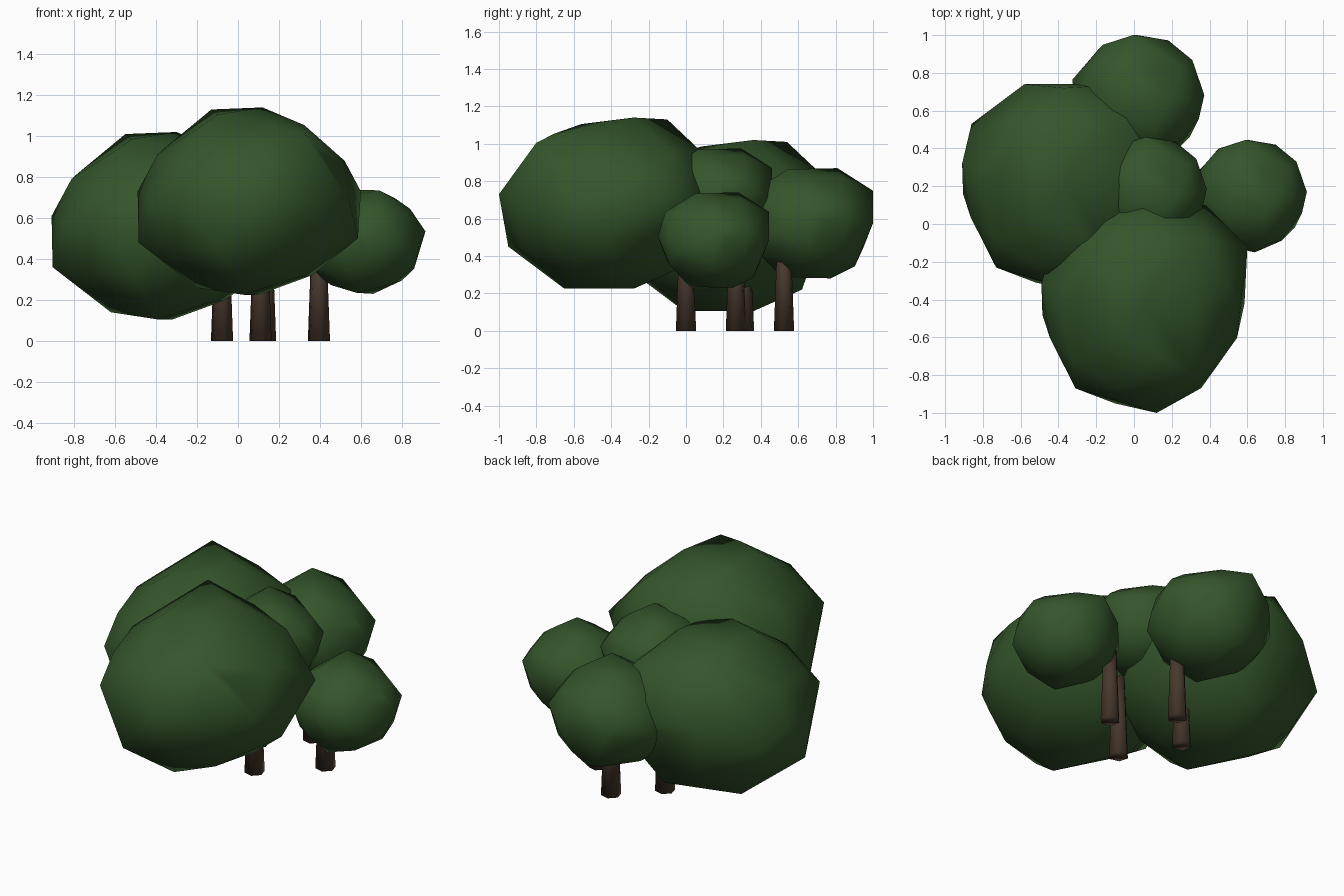
import bpy, bmesh, math
from mathutils import Vector, Matrix

if "Cube" in bpy.data.objects:
    bpy.data.objects.remove(bpy.data.objects["Cube"])


def material(name, rgb):
    m = bpy.data.materials.new(name)
    m.diffuse_color = (*rgb, 1)
    m.use_nodes = True
    m.node_tree.nodes["Principled BSDF"].inputs["Base Color"].default_value = m.diffuse_color
    return m


GREEN = material("leaf green", (0.035, 0.092, 0.024))
BROWN = material("bark brown", (0.063, 0.039, 0.025))


def finish(name, bm, mat, loc):
    bmesh.ops.recalc_face_normals(bm, faces=bm.faces[:])
    me = bpy.data.meshes.new(name)
    bm.to_mesh(me)
    bm.free()
    me.materials.append(mat)
    ob = bpy.data.objects.new(name, me)
    ob.location = loc
    bpy.context.collection.objects.link(ob)
    for p in me.polygons:
        p.use_smooth = True


def crown(name, centre, radii, corners, fill, scale=1.0):
    """Lumpy crown: hull of a low-poly ellipsoid and a few pulled-out corners."""
    bm = bmesh.new()
    bmesh.ops.create_icosphere(bm, subdivisions=2, radius=fill)
    for v in bm.verts:
        v.co = Vector([a * b for a, b in zip(v.co, radii)])
    pts = [v.co.copy() for v in bm.verts] + [Vector(c) for c in corners]
    bm.clear()
    for p in pts:
        bm.verts.new(p * scale)
    bmesh.ops.convex_hull(bm, input=bm.verts[:])
    bmesh.ops.delete(bm, geom=[v for v in bm.verts if not v.link_faces], context='VERTS')
    finish(name, bm, GREEN, centre)


def trunk(name, x, y):
    bm = bmesh.new()
    bmesh.ops.create_cone(bm, cap_ends=True, segments=6, radius1=0.056,
                          radius2=0.037, depth=0.5,
                          matrix=Matrix.Rotation(math.radians(15), 4, 'Z'))
    finish(name, bm, BROWN, (x, y, 0.25))


# corners of the two large crowns, relative to their centre
BIG = [(-.54, .12, .05), (-.535, -.04, -.20), (-.41, .10, .26), (-.18, .34, .45),
       (.07, .16, .46), (.47, .08, .20), (.55, .32, .05), (.535, .02, -.18),
       (.31, .1, -.36), (-.02, -.21, -.455), (-.25, .16, -.42), (.05, .16, -.455),
       (.07, -.56, .05), (-.36, -.43, .06), (.40, -.29, .0), (-.15, -.51, -.23),
       (.28, -.36, .325), (-.15, -.12, .425), (.33, .54, 0), (.0, .52, .28),
       (-.21, .54, .1), (-.49, .33, -.03), (.33, .36, .28), (.08, .42, -.34),
       (-.38, .3, -.22)]
BIG_R = (.545, .555, .46)
# corners of the three small crowns
SMALL = [(-.08, .13, .255), (.08, -.1, .25), (-.02, .295, .15), (.305, .02, .05),
         (.25, .18, .05), (.23, 0, .16), (.24, -.17, -.05), (.03, -.3, .02),
         (.19, .08, -.19), (.05, .1, -.255), (-.03, -.13, -.25), (.14, .27, 0),
         (-.16, .25, .05), (-.3, .09, 0), (-.2, 0, -.18), (0, .21, -.2),
         (.08, -.26, .15)]
SMALL_R = (.3, .3, .255)

# foliage
crown("front_crown", (.05, -.44, .68), BIG_R, BIG, .955)
crown("left_crown", (-.37, .20, .56), BIG_R, BIG, .955)
crown("back_crown", (.02, .66, .575), SMALL_R, SMALL, .98, 1.155)
crown("right_crown", (.61, .15, .485), SMALL_R, SMALL, .98)
crown("middle_crown", (.08, .165, .72), SMALL_R, SMALL, .98)

# trunks
trunk("front_trunk", .11, 0)
trunk("left_trunk", -.078, .31)
trunk("back_trunk", .132, .524)
trunk("right_trunk", .395, .267)
